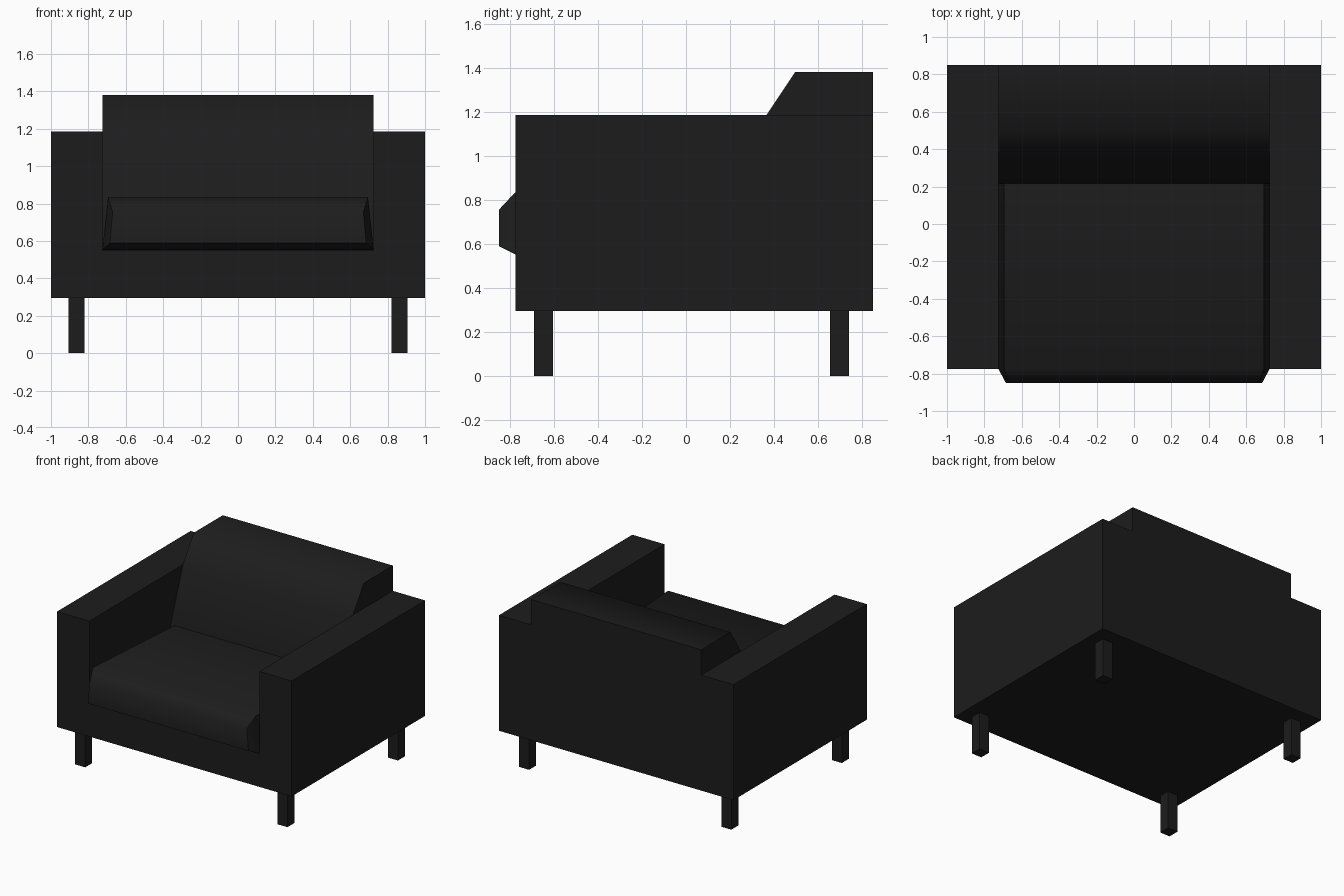
import bpy, bmesh
from math import radians

if "Cube" in bpy.data.objects:
    bpy.data.objects.remove(bpy.data.objects["Cube"])

dark = bpy.data.materials.new("black_upholstery")
dark.diffuse_color = (0.012, 0.012, 0.012, 1)
dark.use_nodes = True
dark.node_tree.nodes["Principled BSDF"].inputs["Base Color"].default_value = dark.diffuse_color


def finish(bm, name, angle=None):
    bmesh.ops.recalc_face_normals(bm, faces=bm.faces)
    mesh = bpy.data.meshes.new(name)
    bm.to_mesh(mesh)
    bm.free()
    ob = bpy.data.objects.new(name, mesh)
    bpy.context.collection.objects.link(ob)
    mesh.materials.append(dark)
    if angle:
        bpy.ops.object.select_all(action='DESELECT')
        ob.select_set(True)
        bpy.context.view_layer.objects.active = ob
        bpy.ops.object.shade_smooth_by_angle(angle=radians(angle))
    return ob


def loft(name, rings, angle=None):
    """Skin between two matching rings of points and cap both ends."""
    bm = bmesh.new()
    a, b = [[bm.verts.new(p) for p in ring] for ring in rings]
    n = len(a)
    for i in range(n):
        j = (i + 1) % n
        bm.faces.new((a[i], a[j], b[j], b[i]))
    bm.faces.new(a)
    bm.faces.new(b)
    return finish(bm, name, angle)


# U-shaped frame: base and both armrests
half = [(1, 0.295), (1, 1.185), (0.725, 1.185), (0.725, 0.55)]
u = half + [(-x, z) for x, z in reversed(half)]
loft("frame_with_arms", [[(x, y, z) for x, z in u] for y in (-0.775, 0.85)])

# Backrest with a bent front face
back = [(0.85, 0.55), (0.85, 1.38), (0.495, 1.38), (0.365, 1.185),
        (0.215, 0.775), (0.215, 0.55)]
loft("backrest", [[(x, y, z) for y, z in back] for x in (-0.725, 0.725)], 60)

# Seat cushion: (half width, y, z), tapered up and bulging at the front
seat = [(0.725, 0.22, 0.552), (0.695, 0.22, 0.78), (0.695, -0.775, 0.835),
        (0.67, -0.85, 0.755), (0.685, -0.85, 0.59), (0.725, -0.775, 0.552)]
bm = bmesh.new()
L, R = [[bm.verts.new((s * w, y, z)) for w, y, z in seat] for s in (-1, 1)]
for i in range(6):
    j = (i + 1) % 6
    bm.faces.new((L[i], L[j], R[j], R[i]))
for side in (L, R):
    bm.faces.new((side[0], side[1], side[2], side[5]))   # slanted side
    bm.faces.new((side[2], side[3], side[4], side[5]))   # front chamfer
finish(bm, "seat_cushion", 60)

# Four square legs
for row, y in (("front", -0.6475), ("back", 0.6975)):
    for side, x in (("left", -0.8625), ("right", 0.8625)):
        bm = bmesh.new()
        bmesh.ops.create_cube(bm, size=1)
        bmesh.ops.scale(bm, vec=(0.085, 0.085, 0.295), verts=bm.verts)
        bmesh.ops.translate(bm, vec=(x, y, 0.1475), verts=bm.verts)
        finish(bm, f"{row}_{side}_leg")
